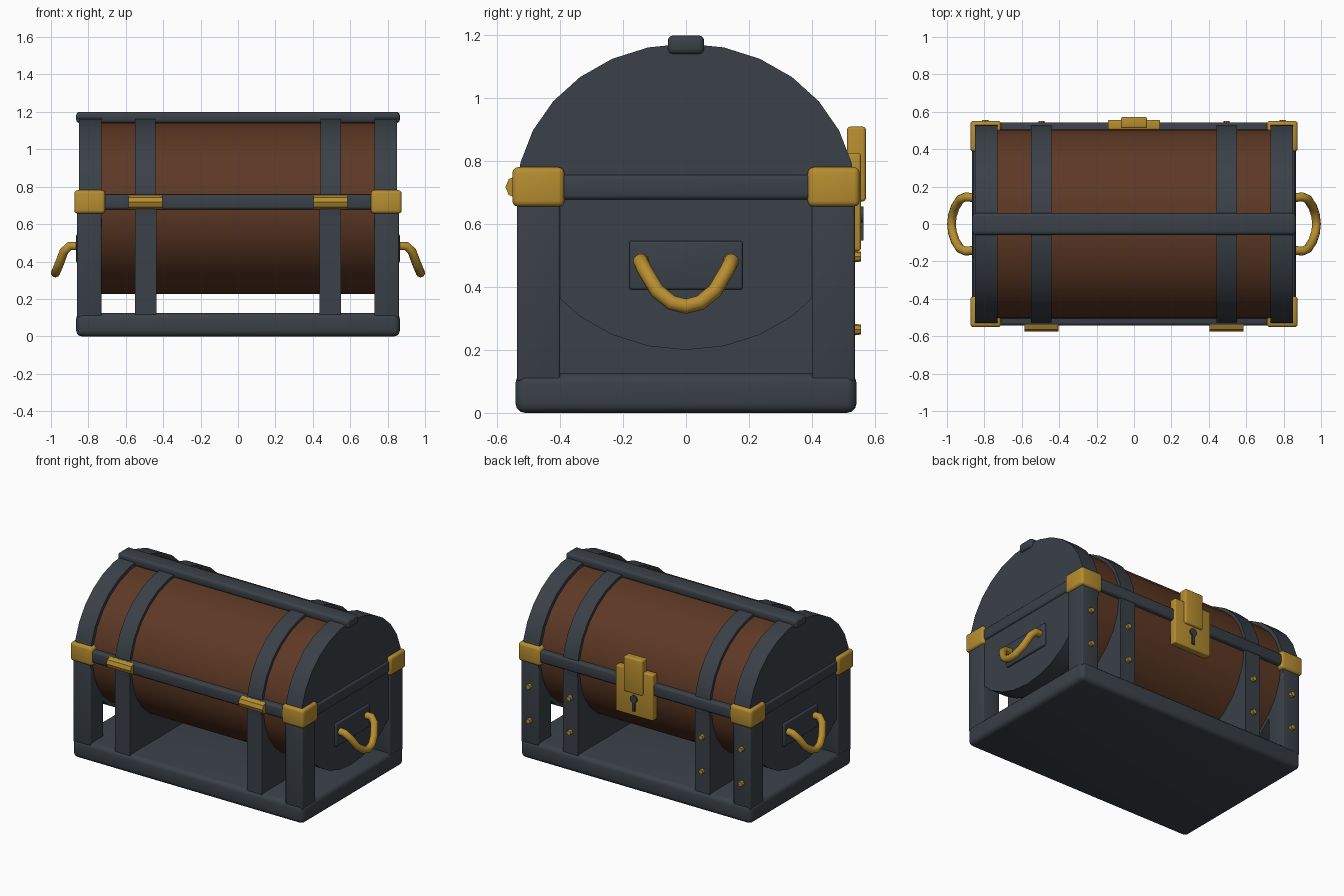
import bpy, bmesh, math
from mathutils import Matrix, Vector

if "Cube" in bpy.data.objects:
    bpy.data.objects.remove(bpy.data.objects["Cube"], do_unlink=True)


def material(name, color):
    mat = bpy.data.materials.new(name)
    mat.use_nodes = True
    mat.diffuse_color = (*color, 1)
    for node in mat.node_tree.nodes:
        if node.type == 'BSDF_PRINCIPLED':
            node.inputs["Base Color"].default_value = (*color, 1)
    return mat


IRON = material("dark iron", (0.042, 0.052, 0.064))
GOLD = material("gold", (0.47, 0.27, 0.03))
WOOD = material("brown wood", (0.11, 0.04, 0.018))


def finish(name, bm, mat):
    bmesh.ops.recalc_face_normals(bm, faces=bm.faces)
    mesh = bpy.data.meshes.new(name)
    bm.to_mesh(mesh)
    bm.free()
    mesh.materials.append(mat)
    mesh.shade_smooth()
    mesh.set_sharp_from_angle(angle=math.radians(35))
    obj = bpy.data.objects.new(name, mesh)
    bpy.context.collection.objects.link(obj)
    return obj


def box(name, mat, xs, ys, zs, bevel=0.0):
    """Box between pairs of limits, with rounded edges."""
    bm = bmesh.new()
    bmesh.ops.create_cube(bm, size=1)
    ranges = (xs, ys, zs)
    for v in bm.verts:
        v.co = Vector([lo + (c + 0.5) * (hi - lo) for c, (lo, hi) in zip(v.co, ranges)])
    if bevel:
        bmesh.ops.bevel(bm, geom=bm.edges[:], offset=bevel, segments=3,
                        profile=0.5, affect='EDGES')
    return finish(name, bm, mat)


def drum(name, mat, x0, x1, ry, rz, center=(0, 0.687), sides=28):
    """Elliptical cylinder lying along x."""
    bm = bmesh.new()
    bmesh.ops.create_cone(bm, cap_ends=True, segments=sides, radius1=1, radius2=1, depth=1)
    place = (Matrix.Translation(((x0 + x1) / 2, *center))
             @ Matrix.Diagonal((x1 - x0, ry, rz, 1))
             @ Matrix.Rotation(math.pi / 2, 4, 'Y'))
    bm.transform(place)
    return finish(name, bm, mat)


def disc(name, mat, x, z, radius, y0, y1, sides, tip=1.0):
    """Short cylinder pointing to the back."""
    bm = bmesh.new()
    bmesh.ops.create_cone(bm, cap_ends=True, segments=sides, radius1=radius,
                          radius2=radius * tip, depth=y1 - y0)
    bm.transform(Matrix.Translation((x, (y0 + y1) / 2, z))
                 @ Matrix.Rotation(-math.pi / 2, 4, 'X'))
    return finish(name, bm, mat)


def span(side, near, far):
    return tuple(sorted((side * near, side * far)))


def handle(name, side):
    """Drooping carrying handle swept from a curve."""
    half = [(0.85, 0.14, 0.483), (0.90, 0.145, 0.483), (0.93, 0.132, 0.455),
            (0.955, 0.092, 0.388), (0.971, 0.045, 0.35)]
    path = half + [(0.976, 0, 0.339)] + [(x, -y, z) for x, y, z in reversed(half)]
    curve = bpy.data.curves.new(name, 'CURVE')
    curve.dimensions = '3D'
    curve.bevel_depth = 0.024
    curve.bevel_resolution = 3
    curve.use_fill_caps = True
    spline = curve.splines.new('POLY')
    spline.points.add(len(path) - 1)
    for point, (x, y, z) in zip(spline.points, path):
        point.co = (side * x, y, z, 1)
    spline.use_smooth = True
    curve.materials.append(GOLD)
    obj = bpy.data.objects.new(name, curve)
    bpy.context.collection.objects.link(obj)


# Barrel body, base, rim and ridge
drum("wood_barrel", WOOD, -0.74, 0.74, 0.515, 0.462)
box("base", IRON, (-0.865, 0.865), (-0.542, 0.542), (0, 0.125), 0.03)
box("rim", IRON, (-0.862, 0.862), (-0.542, 0.542), (0.678, 0.757), 0.015)
box("top_ridge", IRON, (-0.865, 0.865), (-0.058, 0.058), (1.14, 1.2), 0.018)

for side, word in ((-1, "right"), (1, "left")):
    # Bands around the barrel, and the supports below them
    drum(word + "_end_band", IRON, *span(side, 0.73, 0.85), 0.54, 0.487)
    drum(word + "_middle_band", IRON, *span(side, 0.44, 0.55), 0.535, 0.482)
    box(word + "_middle_support", IRON, span(side, 0.437, 0.552),
        (-0.53, 0.53), (0.1, 0.7))

    # Corner posts and gold corner caps
    for end, place in ((-1, "front"), (1, "back")):
        box(f"{place}_{word}_post", IRON, span(side, 0.73, 0.86),
            span(end, 0.4, 0.537), (0.1, 0.7), 0.008)
        box(f"{place}_{word}_corner_cap", GOLD, span(side, 0.71, 0.875),
            span(end, 0.387, 0.552), (0.656, 0.781), 0.018)

    # End handles on their plates
    box(word + "_handle_plate", IRON, span(side, 0.83, 0.865),
        (-0.18, 0.18), (0.392, 0.547), 0.008)
    handle(word + "_handle", side)

    # Front hinges
    drum(word + "_hinge", GOLD, *span(side, 0.405, 0.585), 0.036, 0.036,
         center=(-0.538, 0.718), sides=8)

    # Studs on the back posts
    for x, y in ((0.795, 0.537), (0.495, 0.53)):
        for z in (0.265, 0.497):
            disc(word + "_stud", GOLD, side * x, z, 0.021, y - 0.02, y + 0.02, 8, 0.75)

# Lock plate, hasp and keyhole on the back
box("lock_plate", GOLD, (-0.14, 0.14), (0.505, 0.556), (0.515, 0.825), 0.008)
box("lock_hasp", GOLD, (-0.07, 0.07), (0.512, 0.572), (0.672, 0.91), 0.01)
disc("keyhole_round", IRON, 0, 0.63, 0.026, 0.55, 0.565, 16)
box("keyhole_slot", IRON, (-0.011, 0.011), (0.55, 0.565), (0.548, 0.63))
